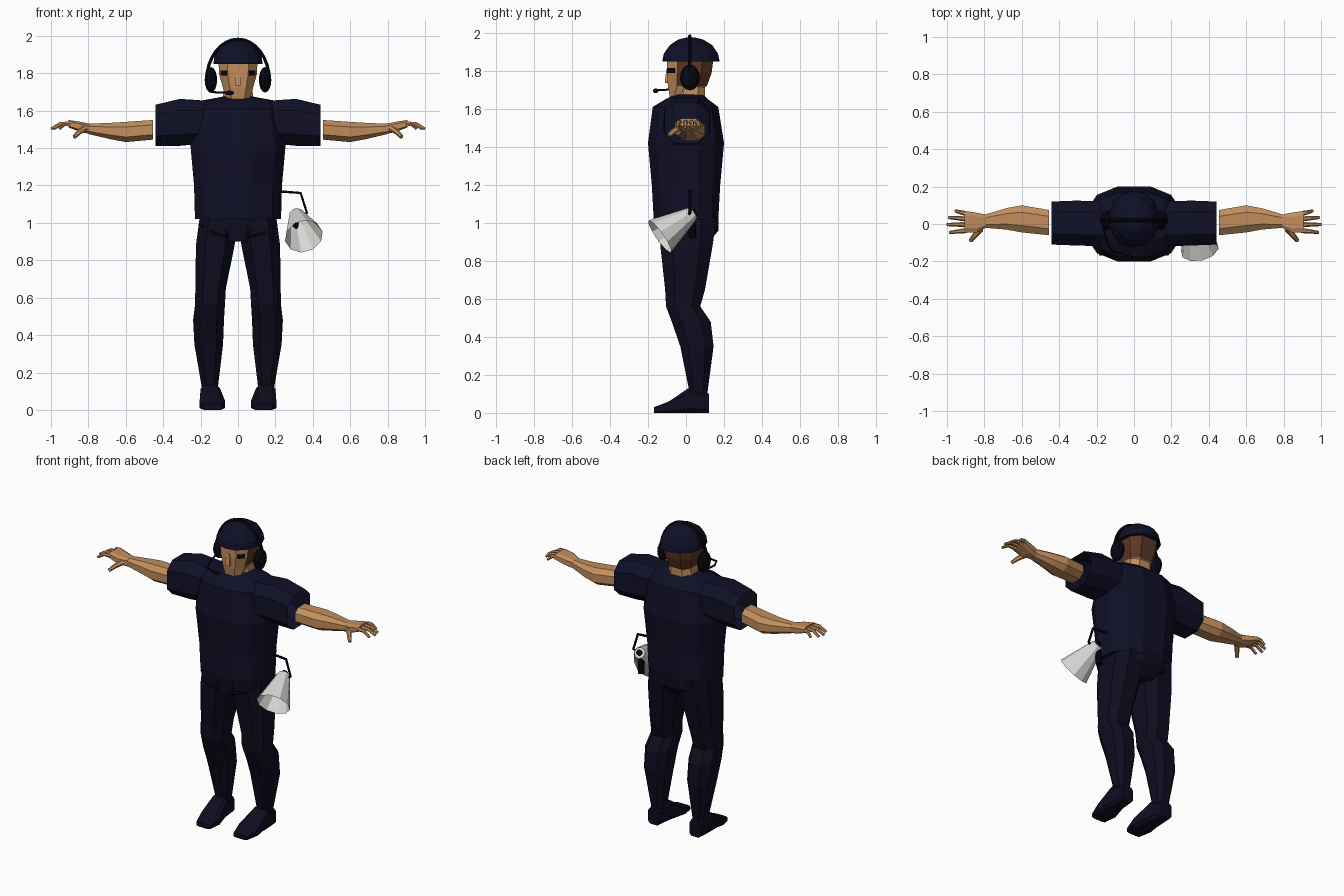
import bpy
import bmesh
from math import cos, sin, pi, copysign
from mathutils import Vector, Matrix

start_cube = bpy.data.objects.get("Cube")
if start_cube:
    bpy.data.objects.remove(start_cube, do_unlink=True)


def make_material(name, rgb):
    material = bpy.data.materials.new(name)
    material.use_nodes = True
    colour = (*rgb, 1)
    material.diffuse_color = colour
    material.node_tree.nodes["Principled BSDF"].inputs["Base Color"].default_value = colour
    return material


navy = make_material("navy cloth", (.005, .005, .02))
dark_navy = make_material("dark navy trousers", (.004, .004, .014))
black = make_material("black plastic", (.002, .002, .006))
skin = make_material("tan skin", (.54, .27, .11))
brown = make_material("brown hair", (.11, .038, .018))
white = make_material("off white", (.68, .7, .67))


def finish(name, bm, *materials):
    bmesh.ops.recalc_face_normals(bm, faces=bm.faces)
    mesh = bpy.data.meshes.new(name)
    bm.to_mesh(mesh)
    bm.free()
    for material in materials:
        mesh.materials.append(material)
    obj = bpy.data.objects.new(name, mesh)
    bpy.context.collection.objects.link(obj)
    return obj


def loft(name, axis, rings, material, sides=8, power=.8, flip=1, caps=True):
    """Skin rounded cross-sections: (position, u low, u high, v low, v high)."""
    bm = bmesh.new()
    peak = cos(pi / sides)

    def rounded(value):
        return copysign(min(1, abs(value) / peak) ** power, value)

    loops = []
    for pos, u0, u1, v0, v1 in rings:
        loop = []
        for i in range(sides):
            angle = (2 * i + 1) * pi / sides
            u = (u0 + u1) / 2 + (u1 - u0) / 2 * rounded(cos(angle))
            v = (v0 + v1) / 2 + (v1 - v0) / 2 * rounded(sin(angle))
            x, y, z = {"x": (pos, u, v), "y": (u, pos, v), "z": (u, v, pos)}[axis]
            loop.append(bm.verts.new((x * flip, y, z)))
        loops.append(loop)
    for low, high in zip(loops, loops[1:]):
        for i in range(sides):
            j = (i + 1) % sides
            bm.faces.new((low[i], low[j], high[j], high[i]))
    if caps:
        bm.faces.new(loops[0])
        bm.faces.new(loops[-1])
    return finish(name, bm, material)


def tube(name, points, radius, material, flip=1, tip=1):
    """Thin rod along a path, tapering towards its last point."""
    curve = bpy.data.curves.new(name, "CURVE")
    curve.dimensions = "3D"
    curve.bevel_depth = radius
    curve.bevel_resolution = 1
    curve.use_fill_caps = True
    spline = curve.splines.new("POLY")
    spline.points.add(len(points) - 1)
    for i, (x, y, z) in enumerate(points):
        spline.points[i].co = (x * flip, y, z, 1)
        spline.points[i].radius = 1 + (tip - 1) * i / (len(points) - 1)
    spline.use_smooth = False
    curve.materials.append(material)
    obj = bpy.data.objects.new(name, curve)
    bpy.context.collection.objects.link(obj)
    return obj


def ball(name, centre, size, material):
    bm = bmesh.new()
    bmesh.ops.create_uvsphere(bm, u_segments=10, v_segments=8, radius=1,
                              matrix=Matrix.LocRotScale(Vector(centre), None, Vector(size)))
    return finish(name, bm, material)


def box(name, centre, size, material, turn=0):
    bm = bmesh.new()
    matrix = Matrix.Translation(centre) @ Matrix.Rotation(turn, 4, "Z") @ Matrix.Diagonal((*size, 1))
    bmesh.ops.create_cube(bm, size=1, matrix=matrix)
    return finish(name, bm, material)


def cone(name, start, end, r_start, r_end, material, caps=False):
    bm = bmesh.new()
    start, end = Vector(start), Vector(end)
    axis = end - start
    matrix = Matrix.Translation((start + end) / 2) @ axis.to_track_quat("Z", "Y").to_matrix().to_4x4()
    bmesh.ops.create_cone(bm, cap_ends=caps, segments=10, radius1=r_start, radius2=r_end,
                          depth=axis.length, matrix=matrix)
    return finish(name, bm, material)


# Shirt body, with the shoulders closing in to the collar
loft("shirt", "z", [
    (1.02, -.23, .23, -.17, .17), (1.2, -.235, .235, -.18, .18),
    (1.42, -.255, .255, -.2, .2), (1.61, -.22, .22, -.175, .17),
    (1.655, -.19, .19, -.1, .11), (1.675, -.08, .08, -.06, .09)], navy, sides=12)

# Hips and front pouch
loft("hips", "z", [
    (.9, -.08, .08, -.1, .12), (.96, -.195, .195, -.145, .172),
    (1.1, -.2, .2, -.15, .172)], dark_navy, sides=12)
loft("front_pouch", "z", [(.9, -.05, .05, -.145, -.08), (1.0, -.065, .065, -.16, -.1),
                          (1.04, -.065, .065, -.16, -.1)], dark_navy, power=.4)

# Neck and head, hair covering the back
loft("neck", "z", [(1.62, -.09, .09, -.06, .1), (1.76, -.07, .07, -.04, .1)], skin)
head = loft("head", "z", [
    (1.66, -.06, .06, -.085, .01), (1.72, -.08, .08, -.095, .11),
    (1.79, -.1, .1, -.1, .135), (1.87, -.105, .105, -.1, .145)], skin, power=.7)
head.data.materials.append(brown)
for face in head.data.polygons:
    if face.center.y > 0 and face.center.z > 1.72:
        face.material_index = 1
loft("nose", "z", [(1.735, -.017, .017, -.112, -.08), (1.81, -.01, .01, -.103, -.08)],
     skin, sides=4)

# Helmet, headset band and microphone
loft("helmet", "z", [
    (1.85, -.132, .132, -.125, .177), (1.89, -.126, .126, -.117, .168),
    (1.935, -.1, .1, -.085, .138), (1.965, -.06, .06, -.04, .09),
    (1.975, -.02, .02, 0, .05)], navy, sides=14, power=1)
tube("headset_band", [(.168 * cos(pi * i / 16), .02, 1.76 + .222 * sin(pi * i / 16))
                      for i in range(17)], .01, black)
tube("microphone_boom", [(-.165, .01, 1.72), (-.15, -.08, 1.702), (-.12, -.145, 1.698),
                         (-.05, -.16, 1.695)], .006, black)
ball("microphone", (-.045, -.16, 1.695), (.025, .013, .013), black)

# Parts that come in pairs
for side, s in (("left", 1), ("right", -1)):
    box(side + "_eye", (s * .075, -.077, 1.802), (.05, .009, .026), black, turn=s * .87)
    ball(side + "_ear_cup", (s * .145, .02, 1.765), (.035, .052, .068), black)

    # Open sleeve and bare arm
    loft(side + "_sleeve", "x", [
        (.12, -.12, .12, 1.43, 1.65), (.31, -.115, .125, 1.412, 1.663),
        (.44, -.11, .12, 1.41, 1.632)], navy, power=.75, flip=s, caps=False)
    loft(side + "_arm", "x", [
        (.455, -.06, .075, 1.445, 1.55), (.6, -.045, .1, 1.432, 1.54),
        (.68, -.03, .085, 1.447, 1.535), (.8, -.02, .05, 1.475, 1.53)],
        skin, flip=s)

    # Hand, four bent fingers and thumb
    loft(side + "_hand", "x", [
        (.79, -.02, .05, 1.475, 1.53), (.84, -.045, .06, 1.485, 1.54),
        (.905, -.045, .07, 1.51, 1.55)], skin, power=.6, flip=s)
    fingers = (("index", -.035, -.045, .985), ("middle", -.003, -.003, 1),
               ("ring", .027, .035, .99), ("little", .055, .07, .955))
    for finger, y0, y1, reach in fingers:
        tube(f"{side}_{finger}_finger", [
            (.895, y0, 1.53), ((.9 + reach) / 2, (y0 + y1) / 2, 1.53), (reach, y1, 1.503)],
            .014, skin, flip=s, tip=.6)
    tube(side + "_thumb", [(.82, -.025, 1.505), (.85, -.06, 1.485), (.875, -.09, 1.46)],
         .018, skin, flip=s, tip=.6)

    # Leg with knee and calf, then the shoe
    loft(side + "_leg", "z", [
        (.1, .11, .19, .02, .112), (.35, .08, .233, -.03, .145),
        (.48, .075, .24, -.075, .13), (.56, .07, .23, -.105, .075),
        (.65, .065, .228, -.11, .1), (.88, .018, .225, -.135, .14),
        (1.03, .005, .205, -.145, .16)], dark_navy, power=.75, flip=s)
    loft(side + "_shoe", "y", [
        (-.168, .085, .185, 0, .03), (-.09, .07, .205, 0, .06),
        (.02, .095, .2, 0, .135), (.122, .11, .19, 0, .1)], dark_navy, power=.45, flip=s)

    # Harness strap across the top of the thigh
    tube(side + "_thigh_strap", [(.05, -.15, .925), (.13, -.142, .945), (.2, -.09, .99)],
         .01, black, flip=s)

# Megaphone hanging at the hip, mouth forward and down
mouth, throat = Vector((.352, -.138, .928)), Vector((.312, .03, 1.045))
along = (throat - mouth).normalized()
cone("megaphone_horn", mouth, throat, .104, .04, white)
cone("megaphone_back", throat - along * .01, throat + along * .01, .04, .034, white, caps=True)
cone("megaphone_mouthpiece", throat, throat + along * .025, .018, .018, black, caps=True)
cone("megaphone_handle", (.3, .035, .92), (.305, .03, 1.02), .02, .02, black, caps=True)
tube("megaphone_strap", [(.2, .02, 1.17), (.335, .02, 1.16), (.368, .02, 1.055),
                         (.335, .01, 1.03)], .008, black)
